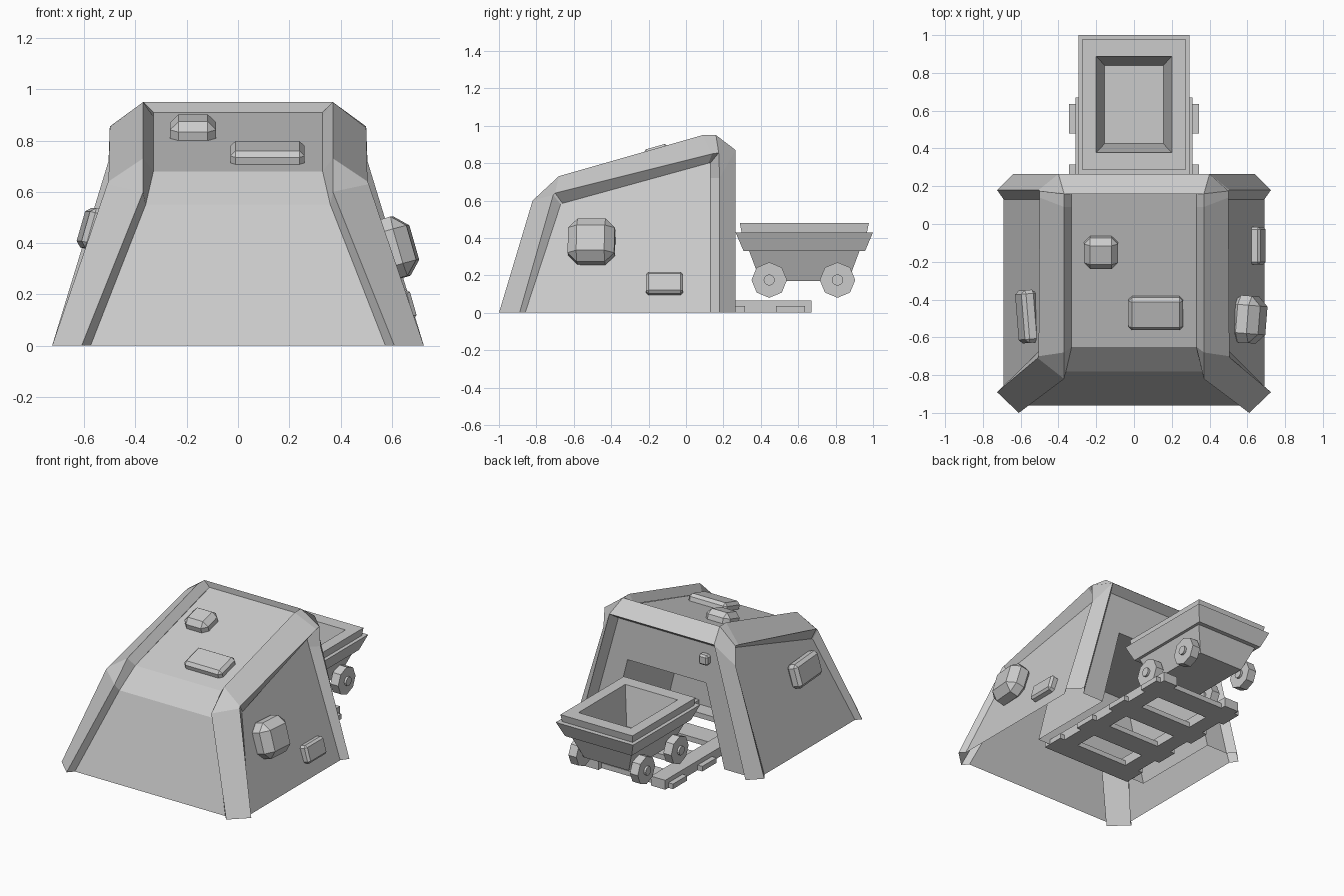
import bpy, bmesh, math
from mathutils import Matrix, Euler

cube = bpy.data.objects.get("Cube")
if cube:
    bpy.data.objects.remove(cube)

stone = bpy.data.materials.new("plain grey")
stone.use_nodes = True
GREY = (0.6, 0.6, 0.6, 1)
stone.diffuse_color = GREY
stone.node_tree.nodes["Principled BSDF"].inputs["Base Color"].default_value = GREY


def finish(name, bm, fix_normals=True):
    if fix_normals:
        bmesh.ops.recalc_face_normals(bm, faces=bm.faces)
    mesh = bpy.data.meshes.new(name)
    bm.to_mesh(mesh)
    bm.free()
    mesh.materials.append(stone)
    obj = bpy.data.objects.new(name, mesh)
    bpy.context.collection.objects.link(obj)


def loft(name, sections, closed=True):
    """Skin a row of cross-sections; closed ones are capped, open ones stay a channel."""
    bm = bmesh.new()
    rings = [[bm.verts.new(p) for p in s] for s in sections]
    n = len(rings[0])
    for a, b in zip(rings, rings[1:]):
        for i in range(n if closed else n - 1):
            j = (i + 1) % n
            bm.faces.new((a[i], a[j], b[j], b[i]))
    if closed:
        bm.faces.new(rings[0][::-1])
        bm.faces.new(rings[-1])
    finish(name, bm, closed)


def panel(name, *polygons):
    """Thin sheet made of polygons."""
    bm = bmesh.new()
    for poly in polygons:
        bm.faces.new([bm.verts.new(p) for p in poly])
    bmesh.ops.remove_doubles(bm, verts=bm.verts, dist=0.0001)
    finish(name, bm, False)


def box(name, center, size, bevel=0, rot=(0, 0, 0)):
    bm = bmesh.new()
    bmesh.ops.create_cube(bm, size=1, matrix=Matrix.Diagonal((*size, 1)))
    if bevel:
        bmesh.ops.bevel(bm, geom=bm.edges[:], offset=bevel, segments=1, affect='EDGES')
    bm.transform(Matrix.Translation(center) @ Euler(rot).to_matrix().to_4x4())
    finish(name, bm)


def flip(points, s):
    return [(s * x, y, z) for x, y, z in points]


def on_wall(y, z):
    """Point on the leaning plane of the left wall."""
    return (.69 - .33 * z, y, z)


# Edge beams: front panel edge, outer top edge, outer side edge, side panel edge
beam = [
    [(.575, -.96, 0), (.61, -1, 0), (.725, -.89, 0), on_wall(-.86, 0)],
    [(.36, -.78, .55), (.37, -.82, .60), (.51, -.71, .63), on_wall(-.67, .58)],
    [(.33, -.65, .68), (.37, -.68, .73), (.505, -.70, .64), on_wall(-.66, .585)],
    [(.33, .09, .893), (.37, .09, .95), (.50, .14, .85), on_wall(.12, .80)],
    [(.33, .16, .91), (.37, .16, .95), (.50, .175, .855), on_wall(.13, .80)],
    [(.37, .21, .83), (.40, .265, .87), (.505, .18, .72), on_wall(.13, .72)],
    [(.60, .21, 0), (.64, .265, 0), (.725, .18, 0), on_wall(.13, 0)],
]
for s, side in ((1, "left"), (-1, "right")):
    # Mirrored sections run backwards so the faces still point outward
    loft(side + "_beam", [flip(sec, s) for sec in beam[::-s]], False)
    wall = flip([beam[i][3] for i in (0, 1, 2, 3, 4, 6)], s)
    panel(side + "_wall", wall if s > 0 else wall[::-1])

# Bar over the entrance
bar = [(.33, .16, .91), (.37, .16, .95), (.40, .265, .87), (.37, .21, .83)]
loft("entrance_bar", [flip(bar, -1), bar], False)

# Sloping front and roof sheet
slope = [beam[i][0] for i in (0, 1, 2, 4)]
panel("front_and_roof", *[[(-a[0], *a[1:]), a, b, (-b[0], *b[1:])]
                          for a, b in zip(slope, slope[1:])])

# Back wall with a tapered doorway, and the tunnel behind it
HEAD, BACK, DEEP = .56, .21, -.43
half = [(.30, HEAD), (.44, 0), (.60, 0), (.37, .83)]
outline = half + [(-x, z) for x, z in half[::-1]]
panel("back_wall", [(x, BACK, z) for x, z in outline[::-1]])
arch = [(-.44, 0), (-.30, HEAD), (.30, HEAD), (.44, 0)]
panel("tunnel", [(x, DEEP, z) for x, z in arch],
      *[[(a[0], BACK, a[1]), (b[0], BACK, b[1]), (b[0], DEEP, b[1]), (a[0], DEEP, a[1])]
        for a, b in zip(arch, arch[1:])])

# Rocks set into the walls
TILT = .28
box("roof_rock_back", (-.175, -.15, .835), (.18, .17, .11), .033, (TILT, 0, 0))
box("roof_rock_front", (.115, -.47, .74), (.29, .18, .08), .02, (TILT, 0, 0))
box("left_rock_large", (.605, -.505, .38), (.16, .25, .24), .05, (0, -TILT, -.08))
box("left_rock_small", (.65, -.115, .155), (.07, .2, .12), .014, (0, -TILT, 0))
box("right_rock", (-.565, -.49, .455), (.08, .28, .16), .02, (0, TILT, .08))
box("back_rock", (-.30, .22, .73), (.07, .06, .07), .012)

# Track
for s, side in ((1, "left"), (-1, "right")):
    box(side + "_rail", (s * .255, .12, .0325), (.11, 1.1, .065))
for i in range(4):
    box(f"sleeper_{i + 1}", (0, -.4025 + i * .32, .0175), (.69, .155, .035))

# Cart tub: half width, half length, height, from underside round into the hollow
CART_Y = .6325
tub = [(.17, .235, .17), (.235, .295, .33), (.255, .325, .33), (.295, .3675, .43),
       (.27, .335, .43), (.275, .345, .48), (.20, .255, .48), (.155, .207, .22)]
loft("cart_tub", [[(sx * hx, CART_Y + sy * hy, z)
                   for sx, sy in ((-1, -1), (1, -1), (1, 1), (-1, 1))] for hx, hy, z in tub])


def disc(name, center, radius, width, sides):
    bm = bmesh.new()
    bmesh.ops.create_cone(bm, cap_ends=True, segments=sides, radius1=radius,
                          radius2=radius, depth=width,
                          matrix=Matrix.Translation(center)
                          @ Matrix.Rotation(math.pi / 2, 4, 'Y'))
    finish(name, bm)


# Wheels with hubs
for y, end in ((.445, "front"), (.81, "rear")):
    for s, side in ((1, "left"), (-1, "right")):
        disc(f"{side}_{end}_wheel", (s * .235, y, .175), .095, .06, 8)
        disc(f"{side}_{end}_hub", (s * .235, y, .175), .03, .09, 12)
